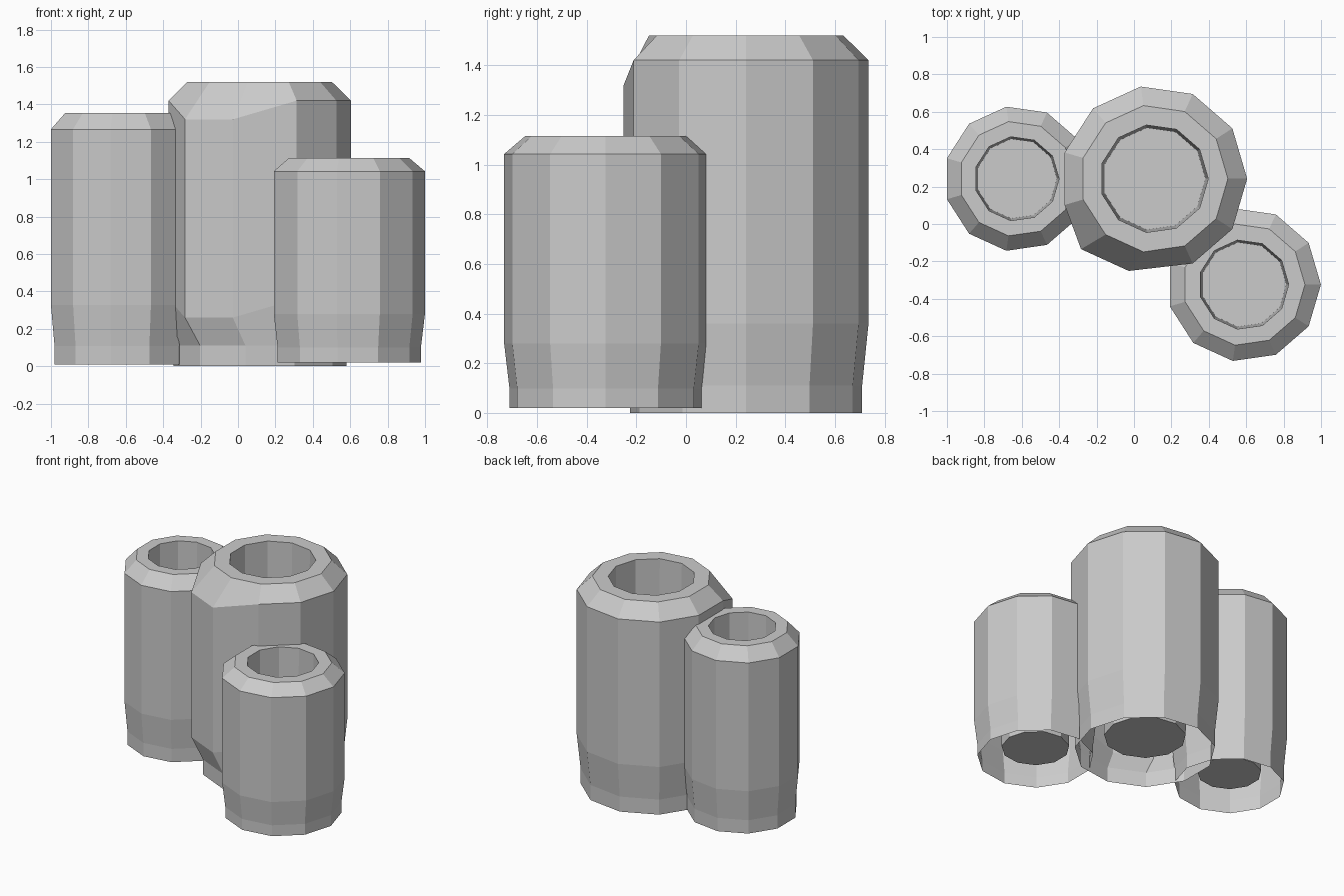
import bpy, bmesh
from math import cos, sin, tau

if "Cube" in bpy.data.objects:
    bpy.data.objects.remove(bpy.data.objects["Cube"])

SIDES = 11
# radius, height: open underside, outer wall, bevelled lip, bore down to its floor
PROFILE = [(0.472, 0.0), (0.472, 0.11), (0.498, 0.36), (0.498, 1.42),
           (0.395, 1.52), (0.29, 1.52), (0.275, 0.11)]


def make_pipe(name, location, width, height, dented=False):
    bm = bmesh.new()
    rings = []
    for radius, z in PROFILE:
        rings.append([bm.verts.new((radius * cos(tau * i / SIDES),
                                    radius * sin(tau * i / SIDES), z))
                      for i in range(SIDES)])
    for a, b in zip(rings, rings[1:]):
        for i in range(SIDES):
            j = (i + 1) % SIDES
            bm.faces.new((a[i], a[j], b[j], b[i]))
    # floor inside the bore
    bm.faces.new(rings[-1])
    # pushed-down, skewed facet on the front of the outer wall
    if dented:
        for ring in (rings[2], rings[3]):
            for i in (7, 8):
                ring[i].co.x -= 0.064
                ring[i].co.z -= 0.10
    mesh = bpy.data.meshes.new(name)
    bm.to_mesh(mesh)
    bm.free()
    obj = bpy.data.objects.new(name, mesh)
    obj.location = location
    obj.scale = (width, width, height)
    bpy.context.collection.objects.link(obj)
    return obj


# three clustered pipes
make_pipe("tall_pipe", (0.107, 0.242, 0.0), 1.0, 1.0, dented=True)
make_pipe("left_pipe", (-0.627, 0.242, 0.01), 0.781, 0.885)
make_pipe("short_pipe", (0.587, -0.324, 0.02), 0.828, 0.72)
